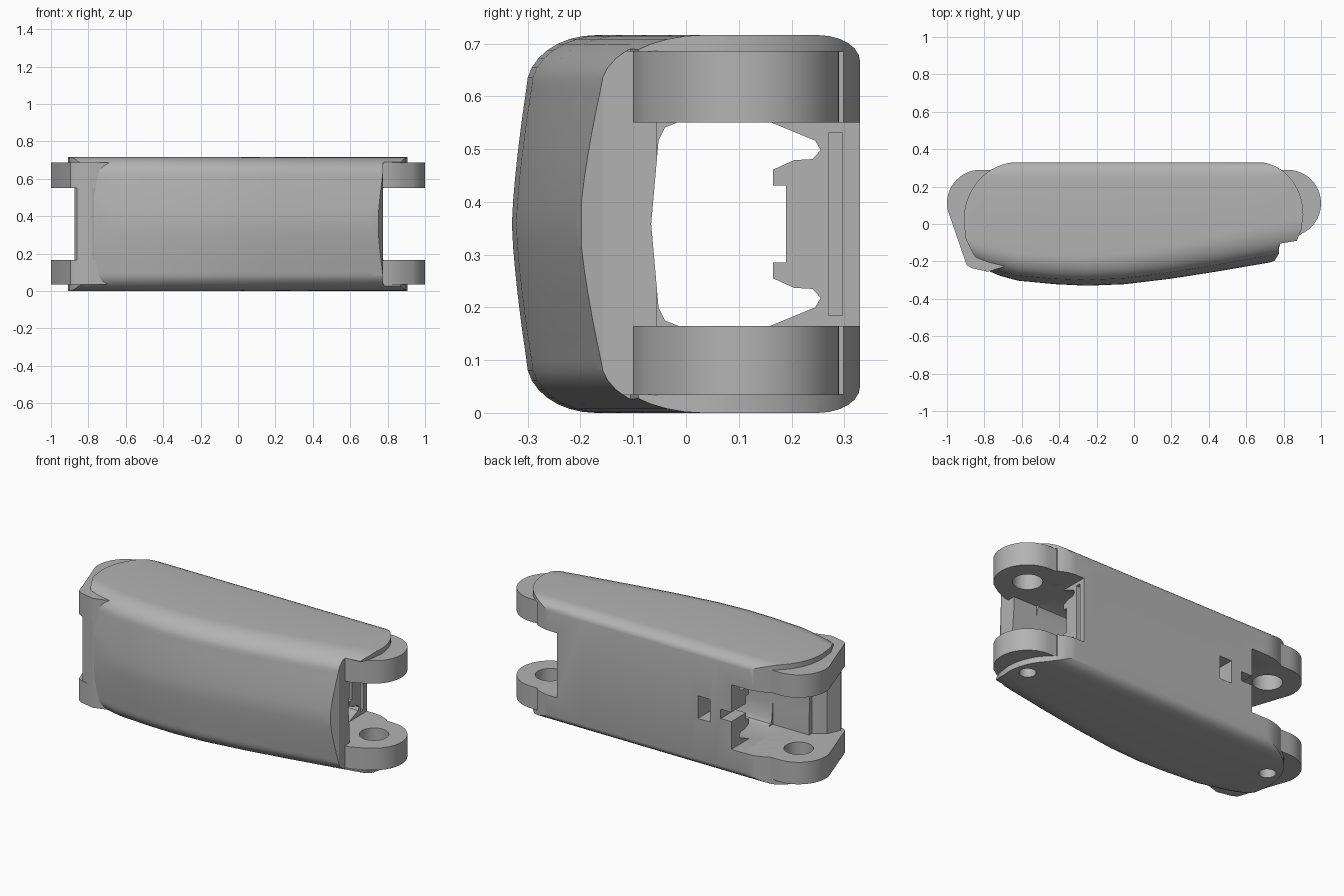
import bpy, bmesh
from math import sin, cos, pi, radians

cube = bpy.data.objects.get("Cube")
if cube:
    bpy.data.objects.remove(cube, do_unlink=True)

H = 0.716          # overall height
MID = H / 2
FLOOR, CEIL = 0.165, 0.55     # gap between the lugs
LUG_X, LUG_Y, LUG_R = 0.82, 0.11, 0.18

grey = bpy.data.materials.new("plain grey")
grey.use_nodes = True
colour = (0.45, 0.45, 0.45, 1)
grey.diffuse_color = colour
grey.node_tree.nodes["Principled BSDF"].inputs["Base Color"].default_value = colour


def finish(name, bm):
    bmesh.ops.recalc_face_normals(bm, faces=bm.faces)
    mesh = bpy.data.meshes.new(name)
    bm.to_mesh(mesh)
    bm.free()
    mesh.materials.append(grey)
    obj = bpy.data.objects.new(name, mesh)
    bpy.context.collection.objects.link(obj)
    return obj


def prism(name, pts, lo, hi, axis="Z"):
    """Extrude a 2D outline along Z (x, y points) or X (y, z points)."""
    bm = bmesh.new()
    place = (lambda p, d: (p[0], p[1], d)) if axis == "Z" else (lambda p, d: (d, p[0], p[1]))
    a = [bm.verts.new(place(p, lo)) for p in pts]
    b = [bm.verts.new(place(p, hi)) for p in pts]
    bm.faces.new(a)
    bm.faces.new(b)
    for i in range(len(a)):
        j = (i + 1) % len(a)
        bm.faces.new((a[i], a[j], b[j], b[i]))
    return finish(name, bm)


def box(name, x, y, z):
    return prism(name, [(x[0], y[0]), (x[1], y[0]), (x[1], y[1]), (x[0], y[1])], *z)


def arc(cx, cy, rx, ry, start, end, n=16):
    angles = [radians(start + (end - start) * i / n) for i in range(n + 1)]
    return [(cx + rx * cos(t), cy + ry * sin(t)) for t in angles]


def cut(target, cutter, operation="DIFFERENCE"):
    mod = target.modifiers.new("cut", "BOOLEAN")
    mod.object, mod.operation, mod.solver = cutter, operation, "EXACT"
    bpy.ops.object.select_all(action="DESELECT")
    bpy.context.view_layer.objects.active = target
    target.select_set(True)
    bpy.ops.object.modifier_apply(modifier=mod.name)


def discard(*objs):
    for o in objs:
        bpy.data.objects.remove(o, do_unlink=True)


# Cross-section of the shell: soft back edges, bulging front
def section(front, bulge, depth, height=0.1):
    half = [(y, z) for y, z in arc(0.25, 0.05, 0.08, 0.05, 0, -90, 6)]
    for i in range(9):
        u = i / 8 * pi / 2
        half.append((front + bulge + depth * (1 - sin(u)), height * (1 - cos(u))))
    for i in range(1, 7):
        s = 1 - i / 6
        half.append((front + bulge * s ** 1.4, MID - s * (MID - height)))
    return half + [(y, H - z) for y, z in reversed(half[:-1])]


# Front depth along the length, smoothed between stations
stations = [(-0.95, -0.19), (-0.78, -0.26), (-0.62, -0.303), (-0.42, -0.322), (-0.25, -0.33),
            (-0.05, -0.322), (0.2, -0.292), (0.45, -0.253), (0.7, -0.21), (0.95, -0.165)]
bm = bmesh.new()
rings = []
for x, front in stations:
    k = (x + 0.95) / 1.9
    pts = section(front, 0.022 + 0.015 * k, 0.11 + 0.06 * k)
    rings.append([bm.verts.new((x, y, z)) for y, z in pts])
for a, b in zip(rings, rings[1:]):
    for i in range(len(a)):
        j = (i + 1) % len(a)
        bm.faces.new((a[i], a[j], b[j], b[i]))
bm.faces.new(rings[0])
bm.faces.new(rings[-1])
body = finish("body_shell", bm)

# Trim the shell to its rounded plan outline
plan = arc(0.66, 0.05, 0.245, 0.281, 0, 90) + arc(-0.62, 0.02, 0.29, 0.311, 90, 180)
plan += [(-0.9, -0.08), (-0.86, -0.16), (-0.78, -0.25), (-0.68, -0.292), (-0.6, -0.4),
         (0.7, -0.4), (0.71, -0.212), (0.75, -0.198), (0.78, -0.15), (0.78, -0.105),
         (0.87, -0.09), (0.895, -0.03)]
outline = prism("outline_cutter", plan, -0.1, 0.9)
cut(body, outline, "INTERSECT")
discard(outline)

# Hollow passage with clip hooks along the back wall
lower = [(0.19, MID), (0.19, 0.285), (0.165, 0.285), (0.165, 0.255), (0.205, 0.237),
         (0.24, 0.235), (0.255, 0.218), (0.245, 0.2), (0.16, FLOOR), (-0.015, FLOOR),
         (-0.04, 0.175), (-0.052, 0.2), (-0.066, MID)]
passage = lower + [(y, 2 * MID - z) for y, z in reversed(lower[1:-1])]

wide = (-0.5, 0.5)
cutters = [
    prism("passage_cutter", passage, -1.2, 1.2, "X"),
    box("left_fork_cutter", (0.62, 1.2), (-0.055, 0.5), (FLOOR, CEIL)),
    box("right_recess_cutter", (-1.2, -0.53), (-0.06, 0.5), (FLOOR, CEIL)),
    box("left_end_cutter", (0.775, 1.2), wide, (0.035, 0.685)),
    box("right_end_cutter", (-1.2, -0.77), wide, (0.035, 0.685)),
    box("window_cutter", (-0.39, -0.31), (0.1, 0.5), (0.29, 0.425)),
    box("latch_cutter", (-0.6, -0.46), (0.1, 0.5), (0.33, 0.385)),
    box("end_slot_cutter", (0.57, 0.7), (0.27, 0.297), (0.185, 0.53)),
]
for c in cutters:
    cut(body, c)
discard(*cutters)

# Hinge lugs at both ends
left_plan = [(0.6, 0.29)] + arc(LUG_X, LUG_Y, LUG_R, LUG_R, 90, -50, 24)
left_plan += [(0.87, -0.07), (0.8, -0.1), (0.6, -0.1)]
right_plan = [(-0.6, 0.29)] + arc(-LUG_X, LUG_Y, LUG_R, LUG_R, 90, 190, 20)
right_plan += [(-0.905, -0.19), (-0.895, -0.22), (-0.87, -0.235), (-0.78, -0.255), (-0.6, -0.2)]
parts = [body]
for side, shape in (("left", left_plan), ("right", right_plan)):
    parts.append(prism(side + "_lower_lug", shape, 0.034, FLOOR))
    parts.append(prism(side + "_upper_lug", shape, CEIL, 0.686))

# Pin bores, with narrower holes through the base
for side in (-1, 1):
    for r, lo, hi in ((0.08, 0.06, 0.655), (0.045, -0.1, 0.1)):
        bore = prism("bore_cutter", arc(side * LUG_X, LUG_Y, r, r, 0, 345, 23), lo, hi)
        for p in parts:
            if p is body or ("left" in p.name) == (side > 0):
                cut(p, bore)
        discard(bore)

# Front flap joining the right-hand lugs
flap = [(-0.6, -0.2), (-0.78, -0.255), (-0.86, -0.235), (-0.875, -0.21), (-0.84, -0.13),
        (-0.74, -0.07), (-0.6, -0.066)]
parts.append(prism("front_flap", flap, 0.05, 0.67))

for p in parts:
    bpy.ops.object.select_all(action="DESELECT")
    bpy.context.view_layer.objects.active = p
    p.select_set(True)
    bpy.ops.object.shade_smooth_by_angle(angle=radians(30))
